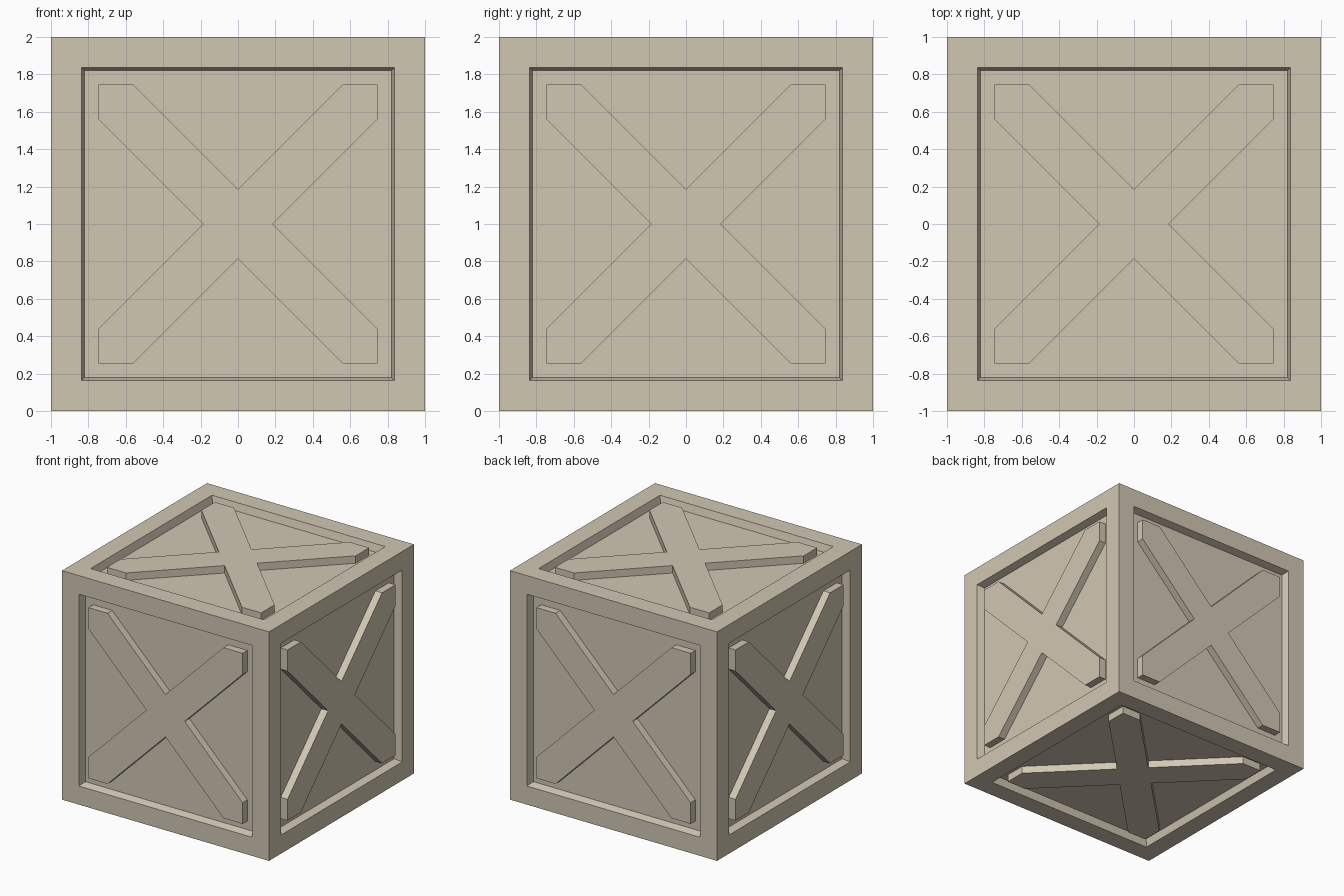
import bpy, bmesh
from math import pi
from mathutils import Matrix, Vector

if "Cube" in bpy.data.objects:
    bpy.data.objects.remove(bpy.data.objects["Cube"])

DEPTH = 0.065    # panel recess
INNER = 0.745    # half size of the panel floor
ARM = 0.185      # inner notch of the cross

wood = bpy.data.materials.new("wood")
wood.diffuse_color = (0.64, 0.57, 0.45, 1)
wood.use_nodes = True
wood.node_tree.nodes["Principled BSDF"].inputs["Base Color"].default_value = wood.diffuse_color


def make(name, bm):
    bmesh.ops.recalc_face_normals(bm, faces=bm.faces)
    mesh = bpy.data.meshes.new(name)
    bm.to_mesh(mesh)
    bm.free()
    mesh.materials.append(wood)
    ob = bpy.data.objects.new(name, mesh)
    bpy.context.collection.objects.link(ob)
    ob.location.z = 1
    return ob


# crate body: cube with a sloped recess in every face
bm = bmesh.new()
bmesh.ops.create_cube(bm, size=2)
panels = bm.faces[:]
bmesh.ops.inset_individual(bm, faces=panels, thickness=0.23)
bmesh.ops.inset_individual(bm, faces=panels, thickness=0.025)
for f in panels:
    bmesh.ops.translate(bm, verts=f.verts[:], vec=-f.normal.copy() * DEPTH)
make("crate_body", bm)

# cross outline: one quarter turned four times
quarter = [(INNER, INNER - ARM), (INNER, INNER), (INNER - ARM, INNER), (0, ARM)]
outline = []
for i in range(4):
    turn = Matrix.Rotation(i * pi / 2, 3, 'Z')
    outline += [turn @ Vector((x, y, 0)) for x, y in quarter]

# cross brace on each of the six sides, flush with the frame
sides = {"top": (0, 'X'), "bottom": (pi, 'X'), "front": (pi / 2, 'X'),
         "back": (-pi / 2, 'X'), "right": (pi / 2, 'Y'), "left": (-pi / 2, 'Y')}
for side, (angle, axis) in sides.items():
    bm = bmesh.new()
    low = [bm.verts.new(p + Vector((0, 0, 1 - DEPTH))) for p in outline]
    high = [bm.verts.new(p + Vector((0, 0, 1))) for p in outline]
    bm.faces.new(high)
    bm.faces.new(low[::-1])
    n = len(low)
    for i in range(n):
        j = (i + 1) % n
        bm.faces.new((low[i], low[j], high[j], high[i]))
    bm.transform(Matrix.Rotation(angle, 4, axis))
    make(side + "_cross_brace", bm)
